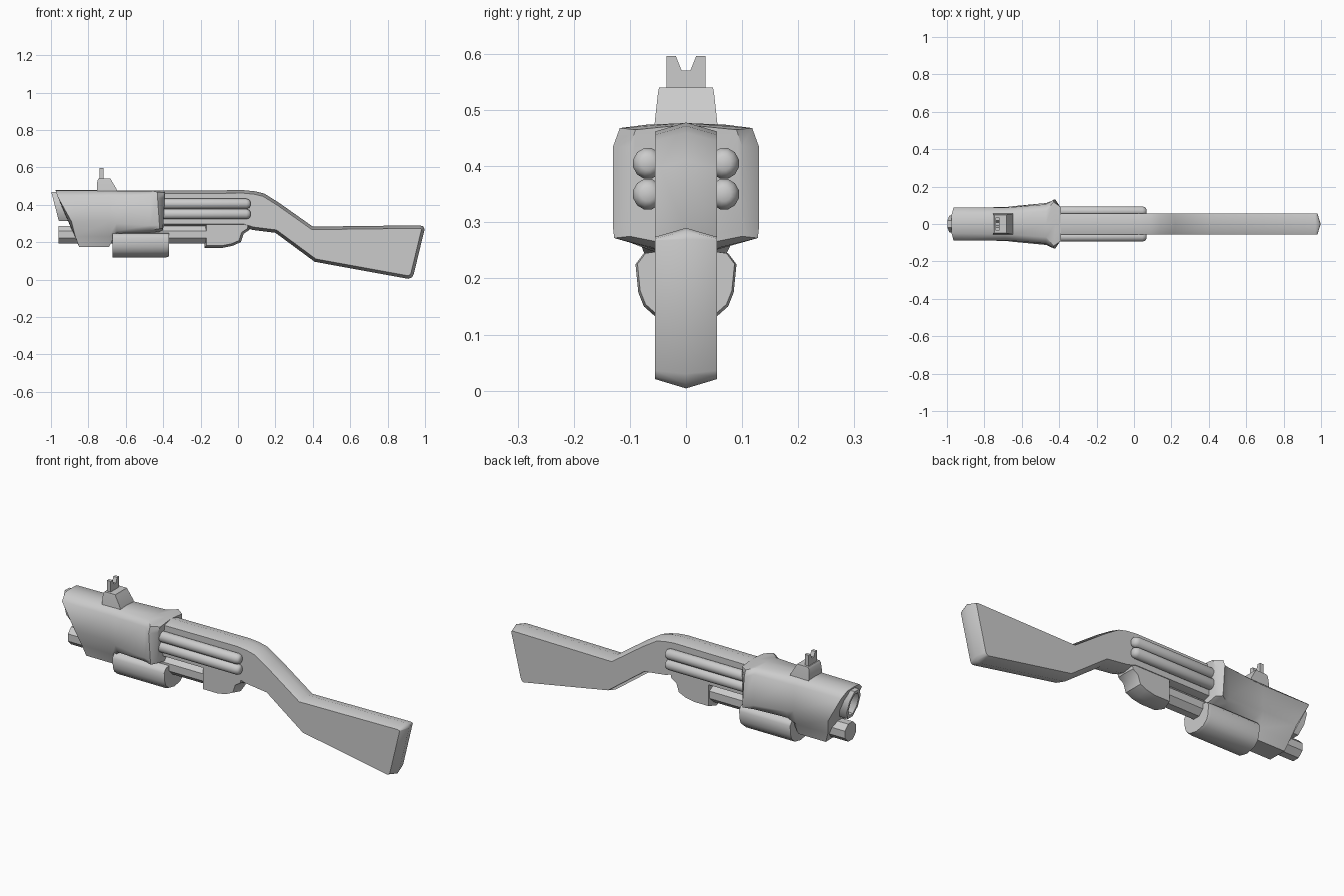
import bpy, bmesh, math
from mathutils import Vector


def loft(name, rings, angle=40):
    """Bridge closed rings of points, cap both ends."""
    bm = bmesh.new()
    vs = [[bm.verts.new(p) for p in r] for r in rings]
    n = len(vs[0])
    for a, b in zip(vs, vs[1:]):
        for i in range(n):
            j = (i + 1) % n
            bm.faces.new((a[i], a[j], b[j], b[i]))
    bm.faces.new(vs[0][::-1])
    bm.faces.new(vs[-1])
    bmesh.ops.recalc_face_normals(bm, faces=bm.faces)
    me = bpy.data.meshes.new(name)
    bm.to_mesh(me)
    bm.free()
    ob = bpy.data.objects.new(name, me)
    bpy.context.collection.objects.link(ob)
    bpy.ops.object.select_all(action='DESELECT')
    ob.select_set(True)
    bpy.context.view_layer.objects.active = ob
    bpy.ops.object.shade_smooth_by_angle(angle=math.radians(angle))
    return ob


def inset(pts, d):
    """Mitred inward offset of a clockwise outline."""
    out = []
    for i, p in enumerate(pts):
        p = Vector(p)
        a = (p - Vector(pts[i - 1])).normalized()
        b = (Vector(pts[(i + 1) % len(pts)]) - p).normalized()
        na, nb = Vector((a.y, -a.x)), Vector((b.y, -b.x))
        out.append(p + (na + nb) * (d / (1 + na.dot(nb))))
    return out


def slab(name, pts, half, d, angle=40):
    """Side profile with a ridge along the centre line."""
    side = inset(pts, d)
    return loft(name, [[(x, y, z) for x, z in outline] for y, outline in
                       ((-half, side), (0, pts), (half, side))], angle)


def oval(x, y, z, ry, rz, n, slant=0.0):
    pts = []
    for i in range(n):
        a = 2 * math.pi * (i + 0.5) / n
        dz = rz * math.sin(a)
        pts.append((x - slant * dz, y + ry * math.cos(a), z + dz))
    return pts


def section(half):
    """Mirror half a cross-section (first and last points on the centre)."""
    return half + [(x, -y, z) for x, y, z in half[-2:0:-1]]


# Receiver and stock
slab("receiver_stock", [
    (-0.45, 0.475), (0.03, 0.478), (0.09, 0.472), (0.14, 0.46), (0.22, 0.41),
    (0.40, 0.283), (0.97, 0.29), (0.99, 0.285), (0.998, 0.27), (0.94, 0.03),
    (0.93, 0.012), (0.91, 0.004), (0.41, 0.095), (0.20, 0.25), (0.08, 0.265),
    (0.03, 0.28), (-0.45, 0.28)], 0.055, 0.016, 50)

# Loading housing under the receiver
slab("loading_housing", [
    (-0.18, 0.31), (0.07, 0.31), (0.06, 0.265), (0.03, 0.245), (0.015, 0.20),
    (-0.03, 0.18), (-0.08, 0.17), (-0.18, 0.17)], 0.052, 0.012)

# Flared front shroud with a slanted nose
loft("front_shroud", [
    section([(-0.975, 0, 0.478), (-0.975, 0.05, 0.475), (-0.965, 0.088, 0.445),
             (-0.89, 0.088, 0.31), (-0.87, 0.06, 0.23), (-0.85, 0.05, 0.175), (-0.85, 0, 0.175)]),
    section([(-0.69, 0, 0.478), (-0.69, 0.055, 0.475), (-0.69, 0.088, 0.445),
             (-0.69, 0.09, 0.31), (-0.69, 0.065, 0.23), (-0.69, 0.05, 0.175), (-0.69, 0, 0.175)]),
    section([(-0.65, 0, 0.477), (-0.65, 0.057, 0.474), (-0.65, 0.09, 0.445),
             (-0.65, 0.095, 0.30), (-0.65, 0.08, 0.26), (-0.65, 0.05, 0.245), (-0.65, 0, 0.245)]),
    section([(-0.47, 0, 0.477), (-0.47, 0.07, 0.474), (-0.47, 0.105, 0.45),
             (-0.47, 0.112, 0.29), (-0.47, 0.10, 0.264), (-0.47, 0.05, 0.25), (-0.47, 0, 0.25)]),
    section([(-0.42, 0, 0.477), (-0.43, 0.118, 0.468), (-0.43, 0.13, 0.435),
             (-0.42, 0.13, 0.29), (-0.42, 0.128, 0.272), (-0.42, 0.06, 0.255), (-0.42, 0, 0.255)]),
    section([(-0.39, 0, 0.474), (-0.39, 0.09, 0.465), (-0.40, 0.10, 0.435),
             (-0.40, 0.10, 0.29), (-0.40, 0.10, 0.275), (-0.40, 0.05, 0.265), (-0.40, 0, 0.265)]),
], 50)

# Hollow slanted muzzle
loft("muzzle", [oval(-0.86, 0, 0.39, 0.050, 0.084, 8),
                oval(-0.978, 0, 0.39, 0.050, 0.084, 8, 0.26),
                oval(-0.978, 0, 0.39, 0.036, 0.064, 8, -0.0 + 0.26),
                oval(-0.89, 0, 0.39, 0.033, 0.058, 8)])

# Magazine tube running beneath the barrel
loft("magazine_tube", [oval(x, 0, 0.24, 0.05, 0.05, 8) for x in (-0.96, -0.1)])

# Pump grip
grip = [(0, 0.255), (0.075, 0.245), (0.09, 0.225), (0.085, 0.175),
        (0.075, 0.15), (0.05, 0.128), (0, 0.118)]
loft("pump_grip", [section([(x, y * s, 0.245 + (z - 0.245) * s) for y, z in grip])
                   for x, s in ((-0.67, 1), (-0.385, 1), (-0.37, 0.96))], 50)

# Spare shells along both sides
for side in (-1, 1):
    for row, z in enumerate((0.35, 0.405)):
        rings = []
        for x, s in ((-0.424, 0.5), (-0.415, 0.85), (-0.40, 1),
                     (0.045, 1), (0.06, 0.8), (0.066, 0.45)):
            rings.append(oval(x, side * 0.068, z, 0.027 * s, 0.028 * s, 12))
        loft(f"side_shell_{'left' if side < 0 else 'right'}_{row + 1}", rings, 60)

# Sight base and notched sight blade
loft("sight_base", [[(a, -w, z), (b, -w, z), (b, w, z), (a, w, z)] for a, b, w, z in
                    ((-0.755, -0.645, 0.057, 0.465), (-0.755, -0.65, 0.055, 0.485),
                     (-0.752, -0.677, 0.05, 0.53), (-0.745, -0.682, 0.048, 0.54))])
blade = [(0, 0.53), (0.035, 0.53), (0.035, 0.596), (0.018, 0.596), (0.008, 0.571), (0, 0.571)]
loft("sight_blade", [section([(x, y, z) for y, z in blade]) for x in (-0.74, -0.718)], 30)
